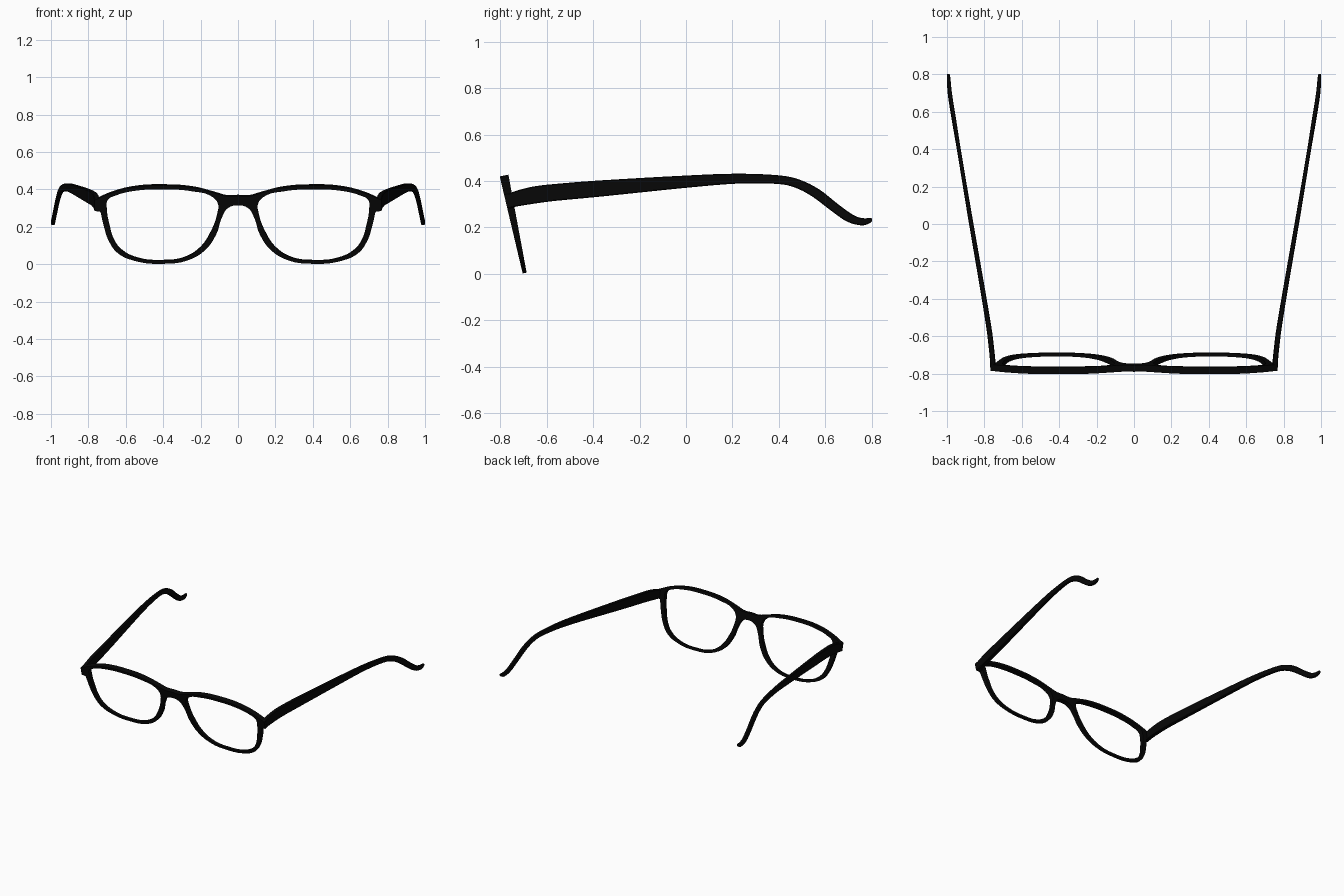
import bpy, bmesh
from mathutils import Vector

if "Cube" in bpy.data.objects:
    bpy.data.objects.remove(bpy.data.objects["Cube"])

black = bpy.data.materials.new("black_acetate")
black.diffuse_color = (0.002, 0.002, 0.002, 1)
black.use_nodes = True
black.node_tree.nodes["Principled BSDF"].inputs["Base Color"].default_value = black.diffuse_color


def finish(bm, name):
    bmesh.ops.remove_doubles(bm, verts=bm.verts, dist=0.0002)
    bmesh.ops.recalc_face_normals(bm, faces=bm.faces)
    mesh = bpy.data.meshes.new(name)
    bm.to_mesh(mesh)
    bm.free()
    mesh.materials.append(black)
    obj = bpy.data.objects.new(name, mesh)
    bpy.context.collection.objects.link(obj)
    bpy.ops.object.select_all(action='DESELECT')
    obj.select_set(True)
    bpy.context.view_layer.objects.active = obj
    bpy.ops.object.shade_smooth_by_angle(angle=0.6)
    return obj


def add_loop(curve, pts, sharp=()):
    s = curve.splines.new('BEZIER')
    s.bezier_points.add(len(pts) - 1)
    s.use_cyclic_u = True
    s.resolution_u = 8
    for bp, (x, z) in zip(s.bezier_points, pts):
        bp.co = (x, z, 0)
        kind = 'VECTOR' if (abs(x), z) in sharp else 'AUTO'
        bp.handle_left_type = bp.handle_right_type = kind


def spline(rows, steps):
    # Catmull-Rom through rows of any width
    out = []
    for i in range(len(rows) - 1):
        p = [rows[max(0, min(len(rows) - 1, i + k))] for k in (-1, 0, 1, 2)]
        for s in range(steps):
            t = s / steps
            out.append([0.5 * (2 * b + (c - a) * t + (2 * a - 5 * b + 4 * c - d) * t**2
                               + (3 * b - a - 3 * c + d) * t**3) for a, b, c, d in zip(*p)])
    return out + [list(rows[-1])]


# Front frame: half outline from bridge top, round the rim, to bridge arch
half = [(0, .368), (.06, .367), (.13, .386), (.24, .413), (.40, .424), (.55, .416),
        (.67, .387), (.768, .345), (.768, .288), (.735, .283), (.716, .20), (.690, .125),
        (.645, .063), (.55, .019), (.40, .004), (.27, .022), (.175, .078), (.115, .165),
        (.087, .25), (.055, .302), (0, .318)]
lens = [(.40, .404), (.55, .396), (.65, .372), (.697, .345), (.701, .29), (.687, .21),
        (.662, .13), (.622, .078), (.54, .036), (.40, .022), (.29, .037), (.205, .088),
        (.145, .175), (.112, .265), (.107, .325), (.14, .365), (.25, .394)]
curve = bpy.data.curves.new("frame_outline", 'CURVE')
curve.dimensions = '2D'
curve.fill_mode = 'BOTH'
curve.extrude = 0.02
add_loop(curve, half + [(-x, z) for x, z in half[-2:0:-1]],
         sharp=((.768, .345), (.768, .288), (.735, .283)))
for side in (1, -1):
    add_loop(curve, [(side * x, z) for x, z in lens])
helper = bpy.data.objects.new("frame_outline", curve)
bpy.context.collection.objects.link(helper)
deps = bpy.context.evaluated_depsgraph_get()
flat = bpy.data.meshes.new_from_object(helper.evaluated_get(deps))
bpy.data.objects.remove(helper)

# Stand the frame up, leaning back and thinning towards the bottom
bm = bmesh.new()
bm.from_mesh(flat)
for v in bm.verts:
    x, z, d = v.co
    depth = (0.0085 + 0.024 * z) * (1 if d > 0 else -1)
    v.co = Vector((x, -0.695 - 0.211 * z + depth, z + 0.2 * depth))
finish(bm, "front_frame")

# Temple arm stations: top y, top z, bottom y, bottom z, centre x, half thickness
stations = [(-.768, .345, -.753, .286, .754, .015),
            (-.72, .362, -.71, .294, .757, .014),
            (-.65, .378, -.645, .304, .764, .014),
            (-.56, .388, -.56, .315, .775, .014),
            (-.37, .403, -.37, .333, .806, .013),
            (.00, .424, .00, .371, .870, .012),
            (.22, .432, .22, .389, .907, .011),
            (.40, .425, .39, .388, .936, .010),
            (.49, .406, .47, .372, .950, .010),
            (.575, .364, .545, .333, .963, .010),
            (.66, .297, .63, .269, .977, .010),
            (.725, .252, .695, .225, .986, .010),
            (.765, .240, .755, .209, .990, .010),
            (.796, .241, .790, .217, .992, .008),
            (.802, .237, .802, .228, .993, .005)]
bm = bmesh.new()
rings = []
for yt, zt, yb, zb, x, h in spline(stations, 4):
    top, bot = Vector((0, yt, zt)), Vector((0, yb, zb))
    c = min(0.004, h * 0.5)
    e = (bot - top).normalized() * min(c, (bot - top).length * 0.3)
    ring = [(-h + c, top), (h - c, top), (h, top + e), (h, bot - e),
            (h - c, bot), (-h + c, bot), (-h, bot - e), (-h, top + e)]
    rings.append([bm.verts.new((x + dx, p.y, p.z)) for dx, p in ring])
for a, b in zip(rings, rings[1:]):
    for i in range(8):
        j = (i + 1) % 8
        bm.faces.new((a[i], a[j], b[j], b[i]))
bm.faces.new(rings[0])
bm.faces.new(rings[-1])
arms = finish(bm, "temple_arms")
arms.modifiers.new("both_sides", 'MIRROR').use_mirror_merge = False
